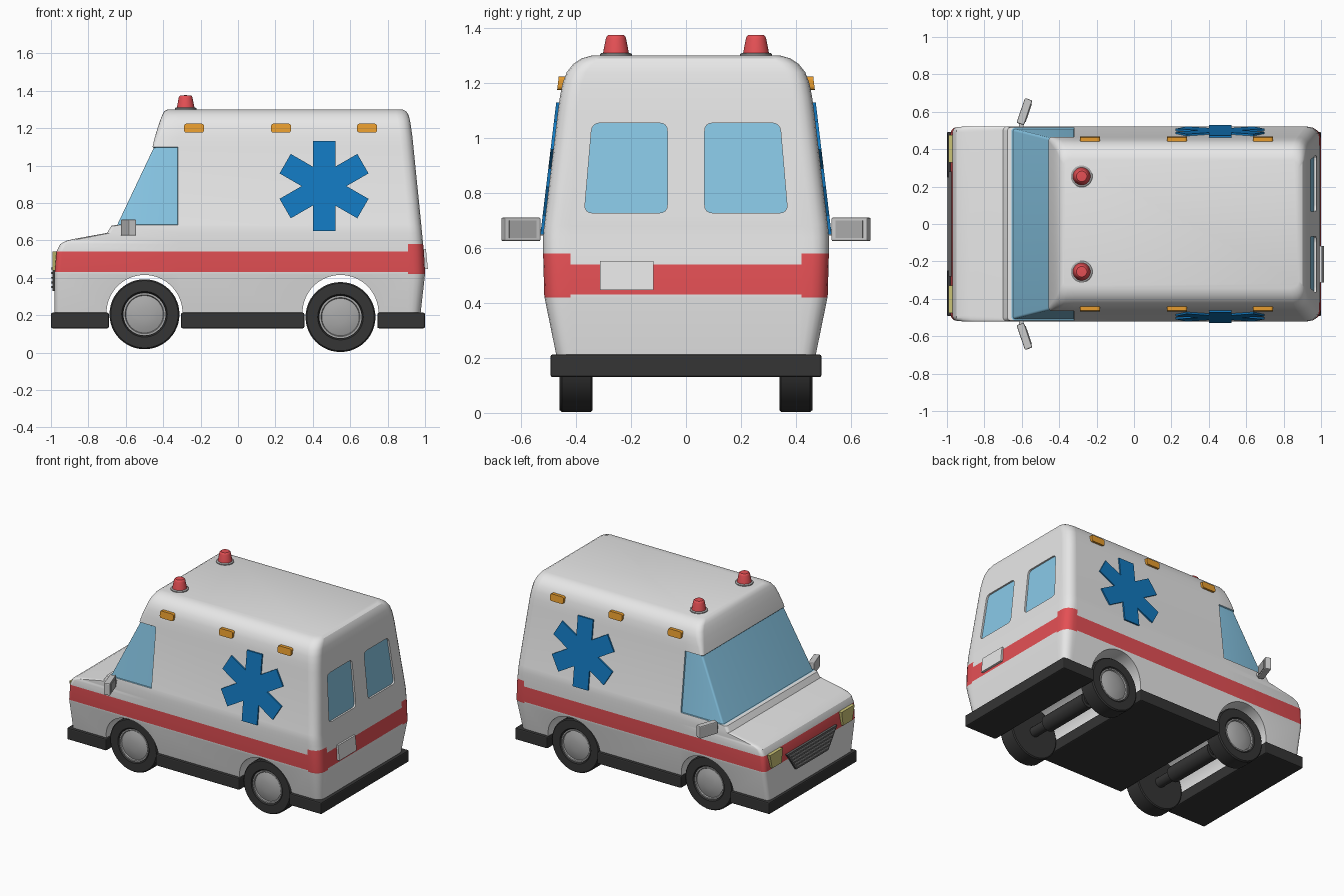
import bpy, bmesh, math
from math import sin, cos, pi, radians
from mathutils import Vector, Matrix

cube = bpy.data.objects.get("Cube")
if cube:
    bpy.data.objects.remove(cube)


def material(name, *rgb):
    m = bpy.data.materials.new(name)
    m.use_nodes = True
    m.diffuse_color = (*rgb, 1)
    m.node_tree.nodes["Principled BSDF"].inputs["Base Color"].default_value = (*rgb, 1)
    return m


WHITE = material("white paint", .8, .8, .8)
RED = material("red", .78, .08, .09)
GLASS = material("light blue glass", .25, .58, .8)
BLUE = material("blue", .006, .19, .52)
ORANGE = material("orange", .86, .36, .03)
BLACK = material("black rubber", .035, .035, .035)
GREY = material("wheel grey", .4, .4, .4)
SILVER = material("light grey", .6, .6, .6)
YELLOW = material("headlight yellow", .6, .55, .18)
DARK = material("grille grey", .12, .12, .12)


def finish(bm, name, *mats):
    bmesh.ops.recalc_face_normals(bm, faces=bm.faces)
    mesh = bpy.data.meshes.new(name)
    bm.to_mesh(mesh)
    bm.free()
    ob = bpy.data.objects.new(name, mesh)
    bpy.context.collection.objects.link(ob)
    for m in mats:
        mesh.materials.append(m)
    return ob


def smooth(ob):
    bpy.ops.object.select_all(action='DESELECT')
    bpy.context.view_layer.objects.active = ob
    ob.select_set(True)
    bpy.ops.object.shade_smooth_by_angle(angle=radians(32))


def skin(bm, rings, caps=True):
    """Bridge closed rings of points in order and cap the ends."""
    loops = [[bm.verts.new(p) for p in ring] for ring in rings]
    for a, b in zip(loops, loops[1:]):
        for i in range(len(a)):
            j = (i + 1) % len(a)
            bm.faces.new((a[i], a[j], b[j], b[i]))
    if caps:
        bm.faces.new(loops[0])
        bm.faces.new(loops[-1])


def prism(name, pts, place, d0, d1, mat):
    """Plate with a 2D outline, laid on a surface by place(u, v, depth)."""
    bm = bmesh.new()
    skin(bm, [[place(u, v, d) for u, v in pts] for d in (d0, d1)])
    return finish(bm, name, mat)


def lathe(name, profile, centre, axis, mat, n=40):
    """Revolve (radius, height) points about an axis through centre."""
    turn = Vector((0, 0, 1)).rotation_difference(Vector(axis)).to_matrix()
    bm = bmesh.new()
    skin(bm, [[Vector(centre) + turn @ Vector((r * cos(2 * pi * i / n), r * sin(2 * pi * i / n), h))
               for i in range(n)] for r, h in profile])
    ob = finish(bm, name, mat)
    smooth(ob)
    return ob


def box(name, lo, hi, mat, bevel=0.0):
    lo, hi = Vector(lo), Vector(hi)
    bm = bmesh.new()
    bmesh.ops.create_cube(bm, size=1, matrix=Matrix.Translation((lo + hi) / 2)
                          @ Matrix.Diagonal((*(hi - lo), 1)))
    if bevel:
        bmesh.ops.bevel(bm, geom=bm.edges[:], offset=bevel, segments=2, affect='EDGES', profile=.5)
    return finish(bm, name, mat)


def rounded(pts, r):
    """Round the corners of a 2D outline."""
    out = []
    for i, p in enumerate(pts):
        p, a, b = Vector(p), Vector(pts[i - 1]), Vector(pts[(i + 1) % len(pts)])
        a, b = p + (a - p).normalized() * r, p + (b - p).normalized() * r
        out += [a * (1 - t) ** 2 + p * 2 * t * (1 - t) + b * t * t for t in (0, .25, .5, .75, 1)]
    return out


def rect(u, v, w, h):
    return [(u - w / 2, v - h / 2), (u + w / 2, v - h / 2), (u + w / 2, v + h / 2), (u - w / 2, v + h / 2)]


# Surface placements: sloping sides, sloping rear, upright nose
def on_side(s):
    return lambda x, z, d: (x, s * (.52 - .12 * (z - .65) + d), z)


def on_rear(y, z, d):
    return (.99 - .1 * (z - .58) + d, y, z)


def on_nose(y, z, d):
    return (-.975 - d, y, z)


# Body levels: height, front x, rear x, half width, front and rear corner radius
levels = [
    (.2, -.98, .975, .47, .03, .05), (.42, -.98, 1, .515, .03, .06), (.43, -.98, 1, .516, .03, .06),
    (.54, -.97, .994, .519, .03, .06), (.58, -.95, .99, .52, .03, .06), (.597, -.92, .988, .52, .03, .06),
    (.607, -.88, .987, .52, .03, .06), (.64, -.7, .984, .52, .02, .06), (.678, -.677, .98, .517, .02, .06),
    (.682, -.655, .98, .516, .02, .06), (1.1, -.457, .938, .466, .02, .06), (1.15, -.445, .933, .459, .03, .06),
    (1.2, -.43, .926, .449, .04, .06), (1.24, -.417, .92, .434, .04, .06), (1.27, -.405, .912, .41, .04, .06),
    (1.29, -.395, .9, .38, .04, .05), (1.3, -.375, .88, .345, .03, .04)]


def body_ring(z, x0, x1, w, rf, rr):
    arc = [i * pi / 8 for i in range(5)]
    half = [(x0 + rf - rf * cos(a), w - rf + rf * sin(a)) for a in arc]
    half += [(max(-.32, x0 + rf + .005), w), (min(.91, x1 - rr - .005), w)]
    half += [(x1 - rr + rr * sin(a), w - rr + rr * cos(a)) for a in arc]
    half.append((x1, min(.42, w - rr - .01)))
    return [(x, y, z) for x, y in half] + [(x, -y, z) for x, y in reversed(half)]


bm = bmesh.new()
skin(bm, [body_ring(*lv) for lv in levels])
bmesh.ops.recalc_face_normals(bm, faces=bm.faces)
glass = []
for f in bm.faces:
    c = f.calc_center_median()
    if len(f.verts) > 4:
        continue
    if .69 < c.z < 1.09 and c.x < -.33:
        f.material_index = 2
        glass.append(f)
    elif .43 < c.z < .54 or (.42 < c.z < .58 and c.x > .91 and abs(c.y) > .425):
        f.material_index = 1
bmesh.ops.inset_region(bm, faces=glass, thickness=.003, depth=-.008, use_even_offset=True)
body = finish(bm, "body", WHITE, RED, GLASS)


def cut(cutter):
    cutter.hide_render = True
    mod = body.modifiers.new("cut", 'BOOLEAN')
    mod.operation, mod.solver, mod.object = 'DIFFERENCE', 'EXACT', cutter
    bpy.ops.object.select_all(action='DESELECT')
    bpy.context.view_layer.objects.active = body
    body.select_set(True)
    bpy.ops.object.modifier_apply(modifier=mod.name)
    bpy.data.objects.remove(cutter)


# Wheel arches, wheels and axles
tyre = [(.1, 0), (.18, 0), (.187, .006), (.187, .112), (.18, .12), (.122, .12), (.115, .108), (.05, .108)]
hub = [(.113, .1), (.113, .116), (.104, .116), (.1, .108), (.07, .118), (.035, .123), (.008, .124)]
for end, x, z in (("front", -.5, .205), ("rear", .548, .19)):
    cut(lathe("arch_cutter", [(.203, -.8), (.203, .8)], (x, 0, .212), (0, 1, 0), WHITE, 64))
    lathe(end + "_axle", [(.035, -.36), (.035, .36)], (x, 0, z), (0, 1, 0), BLACK, 20)
    lathe(end + "_axle_housing", [(.055, -.2), (.055, .2)], (x, 0, z), (0, 1, 0), BLACK, 20)
    for side, s in (("left", 1), ("right", -1)):
        lathe(f"{end}_{side}_tyre", tyre, (x, s * .34, z), (0, s, 0), BLACK, 48)
        lathe(f"{end}_{side}_hub", hub, (x, s * .34, z), (0, s, 0), GREY)

# Rear windows set into recesses, with the number plate below
for side, s in (("left", 1), ("right", -1)):
    outline = rounded([(s * .068, .728), (s * .37, .728), (s * .342, 1.055), (s * .068, 1.055)], .03)
    cut(prism("window_cutter", outline, on_rear, -.015, .1, WHITE))
    prism(side + "_rear_window", outline, on_rear, -.03, -.012, GLASS)
smooth(body)
prism("number_plate", rect(-.215, .5, .195, .105), on_rear, -.01, .012, WHITE)

# Black skirts and floor between the arches
for name, a, b in (("front_skirt", -1, -.69), ("middle_skirt", -.305, .355), ("rear_skirt", .745, 1)):
    box(name, (a, -.493, .13), (b, .493, .213), BLACK, .008)

# Side details: six armed emblem and marker lights
star = []
for k in range(6):
    a = k * pi / 3 + pi / 2
    for u, v in ((.24, -.06), (.24, .06), (.06 * math.sqrt(3), .06)):
        star.append((.46 + u * cos(a) - v * sin(a), .89 + u * sin(a) + v * cos(a)))
for side, s in (("left", 1), ("right", -1)):
    prism(side + "_star", star, on_side(s), -.01, .01, BLUE)
    for i, x in enumerate((-.235, .23, .69)):
        prism(f"{side}_marker_light_{i + 1}", rounded(rect(x, 1.2, .106, .048), .014),
              on_side(s), -.02, .012, ORANGE)

    # Door mirror: angled housing, back plate and stalk
    parts = [box(side + "_mirror", (-.024, -.07, -.043), (.018, .07, .043), SILVER, .006),
             box(side + "_mirror_face", (.014, -.052, -.032), (.022, .052, .032), GREY)]
    for ob in parts:
        ob.matrix_world = Matrix.Translation((-.583, s * .6, .668)) @ Matrix.Rotation(-s * .33, 4, 'Z')
    box(side + "_mirror_stalk", (-.615, min(s * .5, s * .55), .645), (-.59, max(s * .5, s * .55), .67), SILVER)

    # Headlight and roof beacon
    prism(side + "_headlight", [(s * .345, .44), (s * .45, .44), (s * .475, .54), (s * .33, .54)],
          on_nose, -.02, .018, YELLOW)
    lathe(side + "_beacon_base", [(.058, -.01), (.058, .006), (.052, .01)], (-.28, s * .255, 1.3), (0, 0, 1), GREY, 32)
    lathe(side + "_beacon", [(.048, .005), (.037, .062), (.034, .07), (.028, .075), (.005, .076)],
          (-.28, s * .255, 1.3), (0, 0, 1), RED, 32)

# Grille with slats
prism("grille", [(-.18, .33), (.18, .33), (.28, .47), (-.28, .47)], on_nose, -.01, .018, DARK)
for i in range(5):
    z = .35 + i * .025
    w = .165 + (z - .33) * .71
    prism(f"grille_slat_{i + 1}", rect(0, z, 2 * w, .01), on_nose, .01, .024, GREY)
